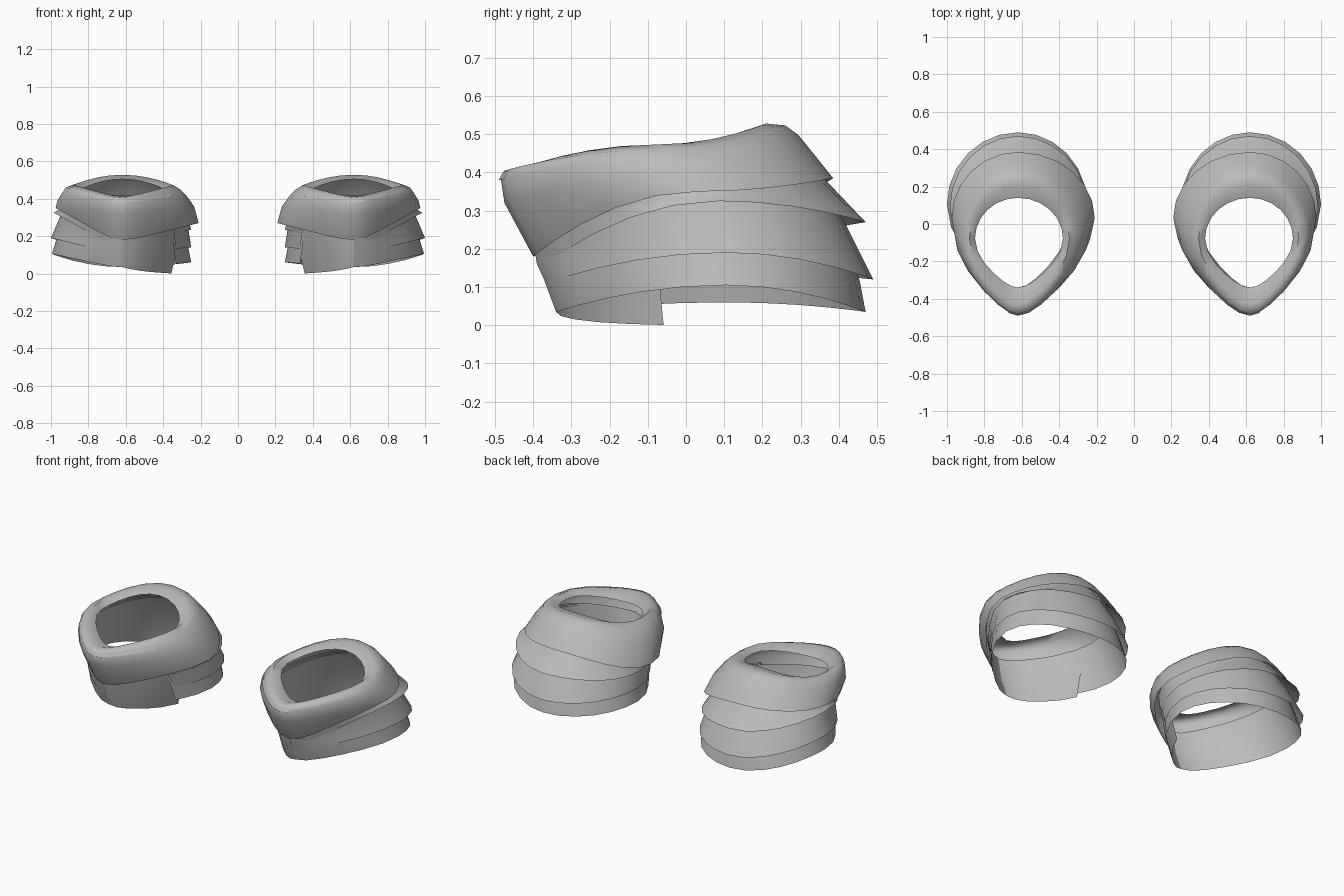
import bpy
import math

cube = bpy.data.objects.get("Cube")
if cube:
    bpy.data.objects.remove(cube, do_unlink=True)

grey = bpy.data.materials.new("plain_grey")
grey.use_nodes = True
COLOUR = (0.5, 0.5, 0.5, 1)
grey.diffuse_color = COLOUR
grey.node_tree.nodes["Principled BSDF"].inputs["Base Color"].default_value = COLOUR

STEPS = 24
CENTRE = 0.62


def ring_point(step, ring, dip):
    """Egg-shaped outline: step 0 is the front, then outer side, back, inner side."""
    x_in, x_out, y_front, y_back, z_front, z_out, z_back, z_in = ring
    t = math.tau * step / STEPS
    s, c = math.sin(t), math.cos(t)
    y_mid = y_front + 0.55 * (y_back - y_front)
    half = x_out - CENTRE if s > 0 else CENTRE - x_in
    x = CENTRE + half * s * (1 - 0.4 * max(c, 0) ** 2)
    y = y_mid - c * ((y_mid - y_front) if c > 0 else (y_back - y_mid))
    z = s * s * (z_out if s > 0 else z_in) + c * c * (z_front if c > 0 else z_back)
    return x, y, z - dip * abs(s)


def sheet(name, rings, first=0, last=STEPS, dip=0):
    """Loft an open sheet through the rings and mirror it; dip lowers the last ring."""
    closed = last - first == STEPS
    n = STEPS if closed else last - first + 1
    verts = [ring_point(first + i, r, dip if r is rings[-1] else 0)
             for r in rings for i in range(n)]
    faces = []
    for k in range(len(rings) - 1):
        for i in range(n if closed else n - 1):
            j = (i + 1) % n
            faces.append((k * n + i, (k + 1) * n + i, (k + 1) * n + j, k * n + j))
    mesh = bpy.data.meshes.new(name)
    mesh.from_pydata(verts, [], faces)
    mesh.materials.append(grey)
    obj = bpy.data.objects.new(name, mesh)
    bpy.context.collection.objects.link(obj)
    bpy.ops.object.select_all(action="DESELECT")
    obj.select_set(True)
    bpy.context.view_layer.objects.active = obj
    bpy.ops.object.shade_smooth_by_angle(angle=math.radians(60))
    obj.modifiers.new("mirror", "MIRROR")


# Ring values: inner x, outer x, front y, back y, then z at front, outer, back, inner

# Rounded top with the neck of the opening
sheet("top_cap", [
    (.38, .85, -.34, .14, .385, .445, .505, .445),
    (.345, .88, -.43, .21, .412, .473, .528, .472),
    (.31, .92, -.475, .26, .405, .46, .523, .45),
    (.28, .94, -.485, .295, .385, .432, .497, .422),
    (.235, .965, -.475, .345, .32, .39, .435, .36),
    (.21, .975, -.40, .385, .18, .35, .385, .27),
])

# Nested tiers around the outer side, back and inner side
sheet("upper_tier", [
    (.275, .94, -.42, .335, .30, .39, .42, .35),
    (.26, .955, -.395, .37, .185, .345, .375, .27),
    (.25, .985, -.382, .47, .15, .325, .27, .235),
], 0, 20)
sheet("middle_tier", [
    (.285, .93, -.415, .33, .30, .385, .415, .345),
    (.265, .945, -.39, .42, .16, .32, .26, .235),
    (.25, 1.0, -.367, .49, .11, .19, .12, .14),
], 0, 20)
sheet("lower_tier", [
    (.295, .92, -.41, .325, .30, .38, .41, .34),
    (.28, .935, -.385, .405, .16, .315, .26, .23),
    (.265, .97, -.37, .455, .115, .185, .115, .135),
    (.25, .995, -.34, .47, .035, .105, .035, .06),
], 0, 20)

# Skirt on the inner front, drawn in towards its bottom edge
sheet("front_skirt", [
    (.275, .94, -.41, .385, .30, .38, .41, .34),
    (.29, .96, -.385, .37, .16, .30, .30, .20),
    (.34, .98, -.34, .35, .035, .10, .04, .045),
], -5, 0, dip=.045)

# Narrow fold lying over the inner front of the rim
sheet("front_fold", [
    (.30, .92, -.478, .27, .402, .45, .51, .445),
    (.275, .94, -.49, .29, .38, .43, .50, .42),
], -4, 1)
